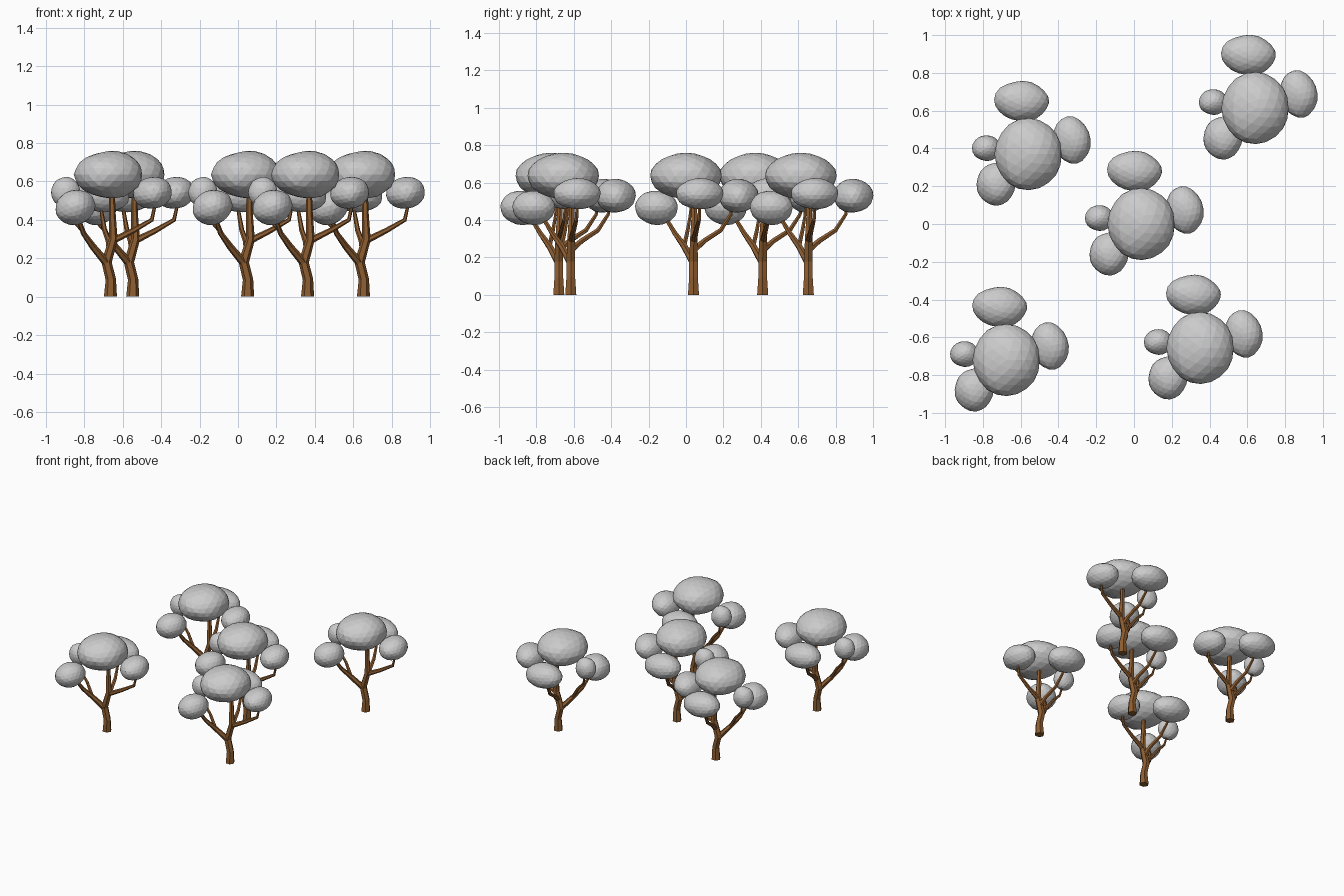
import bpy, bmesh, math
from mathutils import Vector, Matrix

if "Cube" in bpy.data.objects:
    bpy.data.objects.remove(bpy.data.objects["Cube"])

bark = bpy.data.materials.new("bark")
bark.diffuse_color = (0.27, 0.11, 0.03, 1)
bark.use_nodes = True
bark.node_tree.nodes["Principled BSDF"].inputs["Base Color"].default_value = bark.diffuse_color


def make_mesh(name, bm, mat=None):
    bmesh.ops.recalc_face_normals(bm, faces=bm.faces)
    me = bpy.data.meshes.new(name)
    bm.to_mesh(me)
    bm.free()
    if mat:
        me.materials.append(mat)
    return me


def add_limb(bm, path, sides=6):
    """Tapered tube through (x, y, z, radius) points."""
    pts = [Vector(p[:3]) for p in path]
    rings = []
    for i, p in enumerate(pts):
        d = (pts[min(i + 1, len(pts) - 1)] - pts[max(i - 1, 0)]).normalized()
        if i == 0 and p.z == 0:
            d = Vector((0, 0, 1))
        rot = Vector((0, 0, 1)).rotation_difference(d)
        ring = []
        for k in range(sides):
            a = 2 * math.pi * k / sides
            ring.append(bm.verts.new(p + rot @ Vector((math.cos(a), math.sin(a), 0)) * path[i][3]))
        rings.append(ring)
    for a, b in zip(rings, rings[1:]):
        for k in range(sides):
            j = (k + 1) % sides
            bm.faces.new((a[k], a[j], b[j], b[k]))
    bm.faces.new(rings[0][::-1])
    bm.faces.new(rings[-1])


# Trunk and branches of one tree
LIMBS = [
    [(.05, .04, 0, .034), (.052, .04, .09, .027), (.03, .04, .18, .027),
     (.065, .042, .30, .023), (.06, .045, .42, .018), (.058, .045, .56, .014)],      # trunk
    [(.035, .04, .17, .022), (-.04, -.01, .26, .018), (-.09, -.06, .33, .014),
     (-.125, -.12, .43, .010)],                                                      # to front puff
    [(-.04, -.01, .26, .013), (-.10, .01, .35, .011), (-.155, .02, .41, .009),
     (-.175, .03, .50, .007)],                                                       # to left puff
    [(.06, .042, .29, .018), (.17, .055, .345, .014), (.265, .07, .40, .011),
     (.285, .075, .49, .008)],                                                       # to right puff
    [(.05, .042, .24, .019), (.04, .10, .29, .015), (.02, .185, .345, .013),
     (.005, .24, .43, .010), (.0, .25, .49, .008)],                                  # to back puff
]
bm = bmesh.new()
for limb in LIMBS:
    add_limb(bm, limb)
trunk_mesh = make_mesh("trunk", bm, bark)

# Foliage puffs: name, centre, half sizes, tilt about y, turn about z
PUFFS = [
    ("crown_foliage", (.042, 0, .635), (.178, .191, .123), 0, 0),
    ("back_foliage", (.003, .28, .53), (.145, .106, .09), 6, -4),
    ("right_foliage", (.268, .075, .54), (.10, .126, .083), -10, 12),
    ("front_foliage", (-.133, -.157, .465), (.105, .115, .09), -20, -10),
    ("left_foliage", (-.183, .032, .543), (.076, .068, .08), 0, 0),
]
puff_meshes = []
for i, (name, c, size, tilt, turn) in enumerate(PUFFS):
    bm = bmesh.new()
    bmesh.ops.create_icosphere(bm, subdivisions=3, radius=1)
    for v in bm.verts:   # slightly lumpy surface
        x, y, z = v.co
        v.co *= 1 + .025 * math.sin(4 * x + i) * math.cos(4 * y + 2 * i) + .01 * math.sin(7 * z + 5 * x)
    m = (Matrix.Translation(c) @ Matrix.Rotation(math.radians(turn), 4, 'Z')
         @ Matrix.Rotation(math.radians(tilt), 4, 'Y') @ Matrix.Diagonal((*size, 1)))
    bmesh.ops.transform(bm, matrix=m, verts=bm.verts)
    puff_meshes.append((name, make_mesh(name, bm)))

# Five identical trees
SPOTS = [(0, 0), (.603, .614), (-.598, .37), (-.714, -.72), (.312, -.656)]
for n, (x, y) in enumerate(SPOTS, 1):
    for name, me in [("trunk", trunk_mesh)] + puff_meshes:
        ob = bpy.data.objects.new(f"tree_{n}_{name}", me)
        ob.location = (x, y, 0)
        bpy.context.collection.objects.link(ob)
